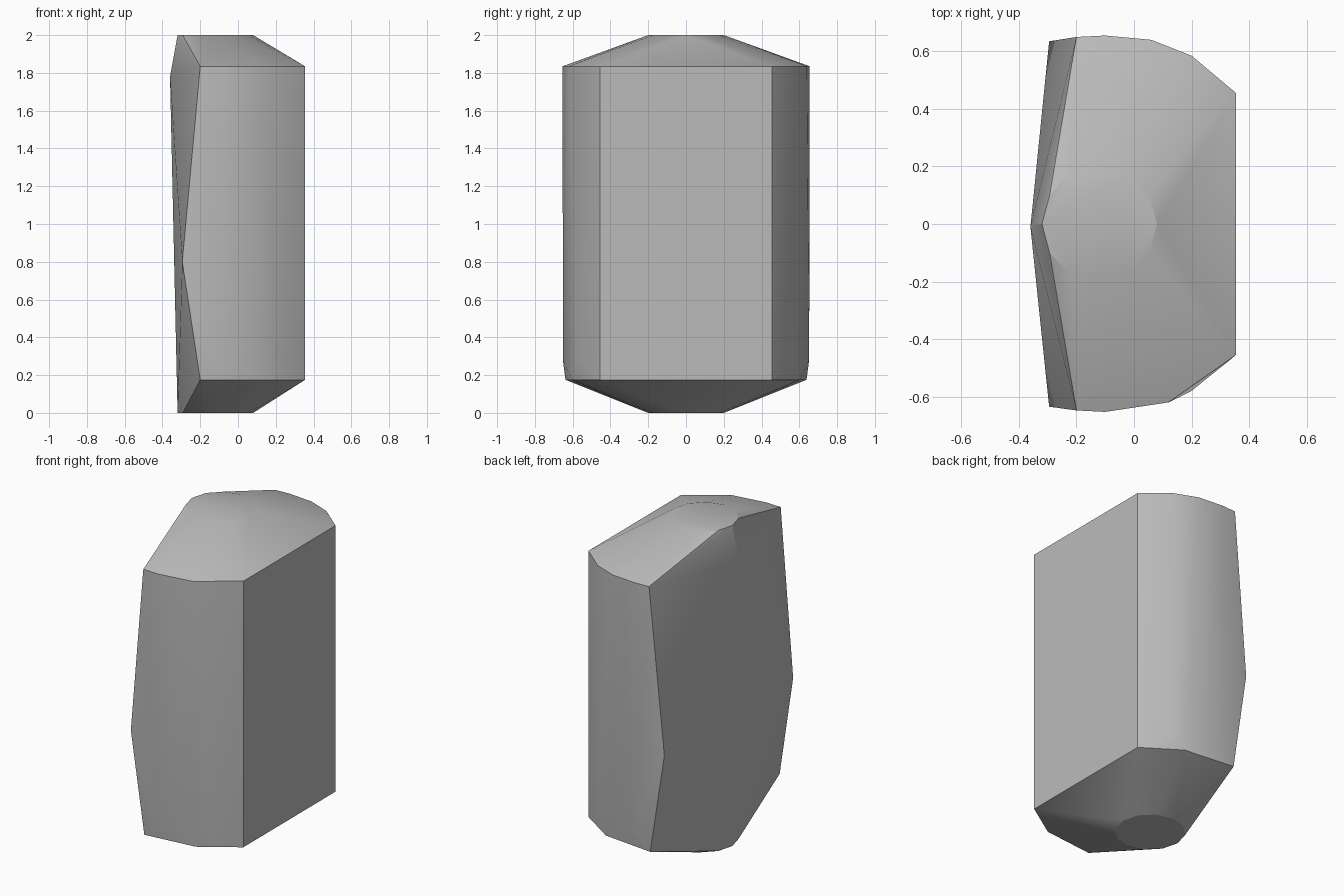
import bpy, bmesh
from math import cos, sin, tau

cube = bpy.data.objects.get("Cube")
if cube:
    bpy.data.objects.remove(cube)

# Stone colour
stone = bpy.data.materials.new("grey_stone")
stone.use_nodes = True
colour = (0.5, 0.5, 0.5, 1)
stone.diffuse_color = colour
stone.node_tree.nodes["Principled BSDF"].inputs["Base Color"].default_value = colour

points = []

# Small round caps at the top and bottom
for z in (0.0, 2.0):
    for i in range(12):
        a = tau * i / 12
        points.append((-0.12 + 0.2 * cos(a), 0.2 * sin(a), z))

# Upper shoulder outline, split a little differently front and back
front = [(0.355, 0.455), (0.12, 0.62), (-0.1, 0.653), (-0.2, 0.648)]
back = [(0.355, 0.455), (0.2, 0.585), (0.06, 0.64), (-0.1, 0.655), (-0.2, 0.65)]
points += [(x, -y, 1.835) for x, y in front]
points += [(x, y, 1.835) for x, y in back]

# Lower shoulder and the slight bulge over it, mirrored front to back
lower = [(0.355, 0.455, 0.175), (0.13, 0.603, 0.175), (-0.2, 0.638, 0.175),
         (0.2, 0.58, 0.28), (-0.1, 0.652, 0.28),
         (-0.295, 0.635, 0.8)]
points += [(x, s * y, z) for x, y, z in lower for s in (1, -1)]

# Peak of the cut side
points.append((-0.36, -0.01, 1.78))

# Faceted body wrapped round the outlines
bm = bmesh.new()
for p in points:
    bm.verts.new(p)
hull = bmesh.ops.convex_hull(bm, input=bm.verts[:])
loose = {g for g in hull["geom_interior"] + hull["geom_unused"]
         if isinstance(g, bmesh.types.BMVert)}
bmesh.ops.delete(bm, geom=list(loose), context="VERTS")
bmesh.ops.dissolve_limit(bm, angle_limit=0.01, verts=bm.verts[:], edges=bm.edges[:])
bmesh.ops.recalc_face_normals(bm, faces=bm.faces[:])
mesh = bpy.data.meshes.new("stone_body")
bm.to_mesh(mesh)
bm.free()
mesh.materials.append(stone)
body = bpy.data.objects.new("stone_body", mesh)
bpy.context.collection.objects.link(body)

# Soft curved sides with crisp main edges
bpy.context.view_layer.objects.active = body
body.select_set(True)
bpy.ops.object.shade_smooth_by_angle(angle=0.35)
